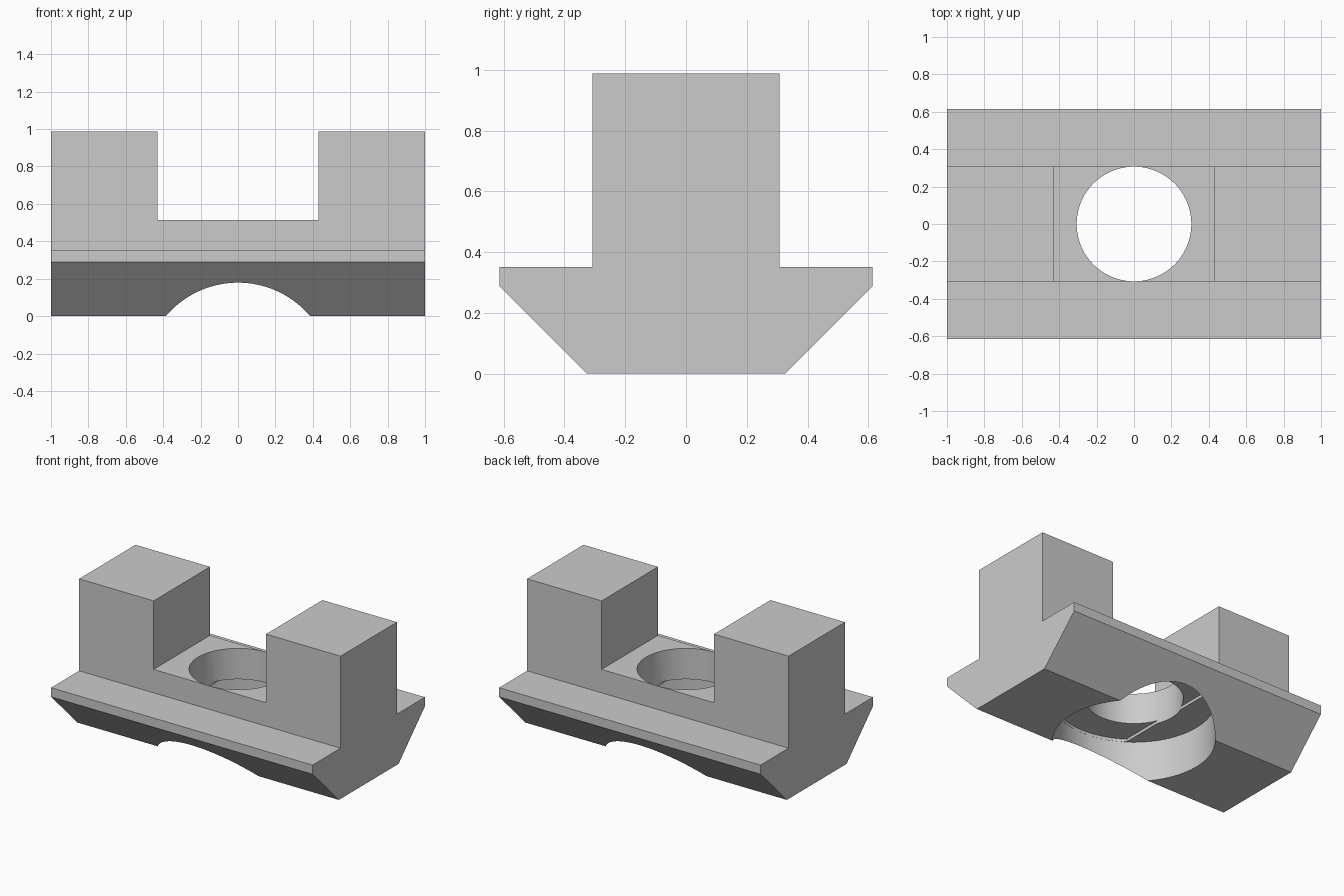
import bpy, bmesh, math
from mathutils import Vector

scene_cube = bpy.data.objects.get("Cube")
if scene_cube:
    bpy.data.objects.remove(scene_cube, do_unlink=True)

# Main dimensions
LENGTH, BASE_HALF, FOOT_HALF, RIDGE_HALF = 2.0, 0.614, 0.326, 0.308
CHAMFER_Z, FLANGE_Z, SEAT_Z, TOP_Z = 0.288, 0.351, 0.513, 0.987
NOTCH_HALF = 0.43
BORE_R, BORE_Z = 0.505, 0.28
SLOT_HALF, SLOT_Z = 0.285, 0.30
HOLE_R = 0.3065

grey = bpy.data.materials.new("plain grey")
grey.use_nodes = True
grey.diffuse_color = (0.6, 0.6, 0.6, 1)
grey.node_tree.nodes["Principled BSDF"].inputs["Base Color"].default_value = (0.6, 0.6, 0.6, 1)


def prism(name, outline, offset):
    """Extrude a closed outline of 3D points along an offset."""
    bm = bmesh.new()
    face = bm.faces.new([bm.verts.new(p) for p in outline])
    grown = bmesh.ops.extrude_face_region(bm, geom=[face])["geom"]
    moved = [v for v in grown if isinstance(v, bmesh.types.BMVert)]
    bmesh.ops.translate(bm, verts=moved, vec=Vector(offset))
    bmesh.ops.recalc_face_normals(bm, faces=bm.faces)
    mesh = bpy.data.meshes.new(name)
    bm.to_mesh(mesh)
    bm.free()
    mesh.materials.append(grey)
    obj = bpy.data.objects.new(name, mesh)
    bpy.context.collection.objects.link(obj)
    return obj


def disc(radius, z, half_width=9, count=96):
    """Circle outline, with flat sides where it is wider than half_width."""
    points = []
    for i in range(count):
        a = 2 * math.pi * (i + 0.5) / count
        x = max(-half_width, min(half_width, radius * math.cos(a)))
        points.append((x, radius * math.sin(a), z))
    return points


# Body: one cross-section swept along the length
half = [(FOOT_HALF, 0), (BASE_HALF, CHAMFER_Z), (BASE_HALF, FLANGE_Z),
        (RIDGE_HALF, FLANGE_Z), (RIDGE_HALF, TOP_Z)]
section = half + [(-y, z) for y, z in reversed(half)]
body = prism("slot_nut_body", [(-LENGTH / 2, y, z) for y, z in section], (LENGTH, 0, 0))

# Cutters: notch between the posts, counterbore, bridging slot, bolt hole
notch = [(sx * NOTCH_HALF, sy, SEAT_Z) for sx, sy in ((-1, -1), (1, -1), (1, 1), (-1, 1))]
cutters = [
    prism("notch_cutter", notch, (0, 0, 1)),
    prism("counterbore_cutter", disc(BORE_R, -0.1), (0, 0, BORE_Z + 0.1)),
    prism("bridge_slot_cutter", disc(BORE_R - 0.001, 0.2, SLOT_HALF), (0, 0, SLOT_Z - 0.2)),
    prism("bolt_hole_cutter", disc(HOLE_R, 0.1), (0, 0, 0.6)),
]

bpy.ops.object.select_all(action='DESELECT')
body.select_set(True)
bpy.context.view_layer.objects.active = body
for cutter in cutters:
    cutter.hide_render = True
    mod = body.modifiers.new(cutter.name, 'BOOLEAN')
    mod.operation = 'DIFFERENCE'
    mod.solver = 'EXACT'
    mod.object = cutter
    bpy.ops.object.modifier_apply(modifier=mod.name)
    bpy.data.objects.remove(cutter, do_unlink=True)

# Round bores look smooth, flat faces stay crisp
bpy.ops.object.shade_smooth_by_angle(angle=math.radians(30))
